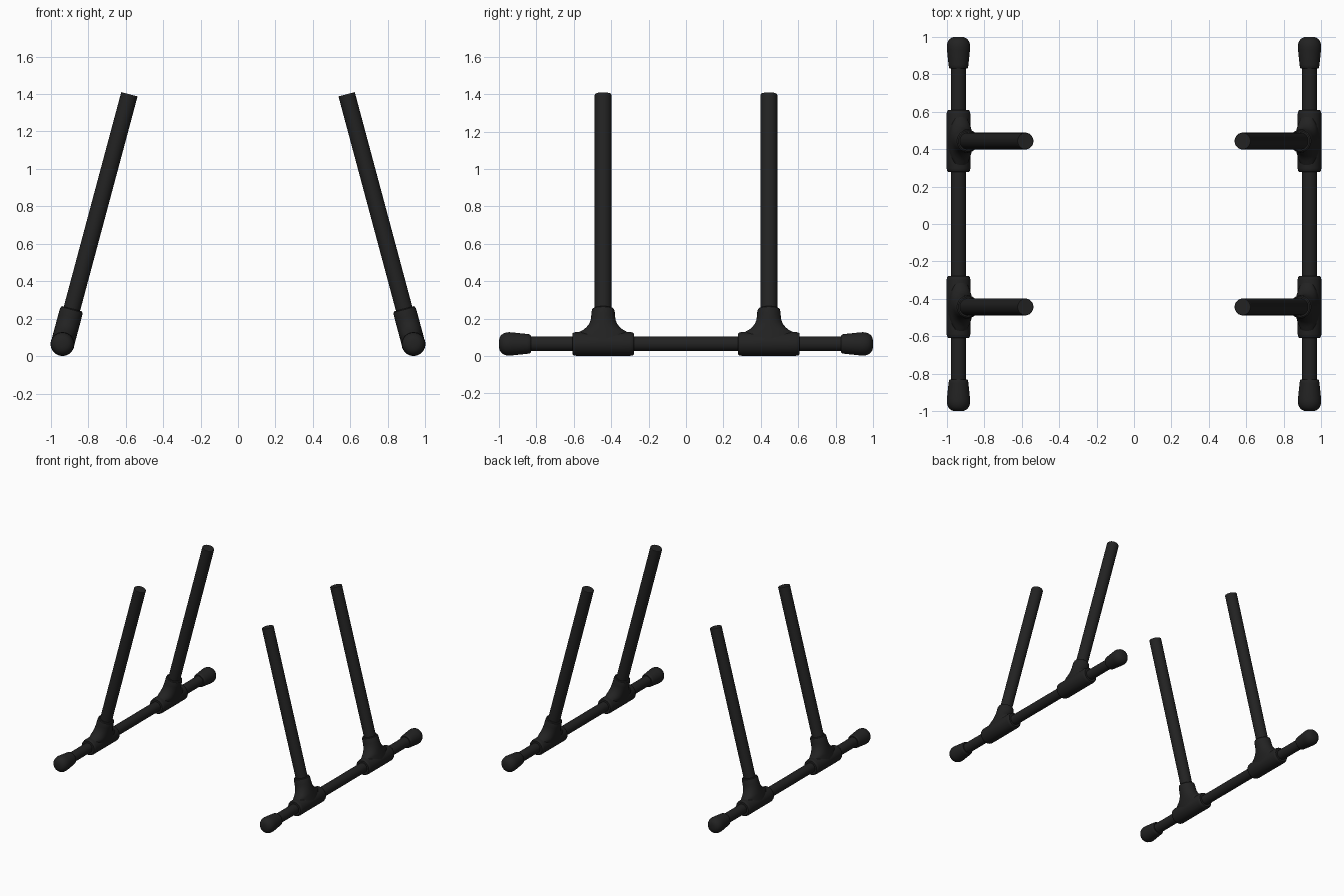
import bpy, bmesh
from math import radians, sin, cos, pi
from mathutils import Matrix

if "Cube" in bpy.data.objects:
    bpy.data.objects.remove(bpy.data.objects["Cube"])

mat = bpy.data.materials.new("black_plastic")
mat.diffuse_color = (0.016, 0.016, 0.016, 1)
mat.use_nodes = True
mat.node_tree.nodes["Principled BSDF"].inputs["Base Color"].default_value = mat.diffuse_color

RAIL_X, RAIL_Z, POST_Y, TILT = 0.9375, 0.0645, 0.443, 15


def loft(name, rings, matrix, sides=40):
    """Closed solid from elliptical rings (z, half width x, half width y)."""
    bm = bmesh.new()
    loops = []
    for ring in rings:
        z, rx, ry = ring if len(ring) == 3 else (ring[0], ring[1], ring[1])
        loops.append([bm.verts.new((rx * cos(2 * pi * i / sides),
                                    ry * sin(2 * pi * i / sides), z))
                      for i in range(sides)])
    for a, b in zip(loops, loops[1:]):
        for i in range(sides):
            j = (i + 1) % sides
            bm.faces.new((a[i], a[j], b[j], b[i]))
    bm.faces.new(loops[0][::-1])
    bm.faces.new(loops[-1])
    bm.transform(matrix)
    bmesh.ops.recalc_face_normals(bm, faces=bm.faces)
    mesh = bpy.data.meshes.new(name)
    bm.to_mesh(mesh)
    bm.free()
    obj = bpy.data.objects.new(name, mesh)
    bpy.context.collection.objects.link(obj)
    mesh.materials.append(mat)
    bpy.ops.object.select_all(action='DESELECT')
    obj.select_set(True)
    bpy.context.view_layer.objects.active = obj
    bpy.ops.object.shade_smooth_by_angle(angle=radians(32))
    return obj


# Cross-sections of the parts
cap = [(0.83, 0.046), (0.836, 0.051), (0.85, 0.053), (0.93, 0.0615), (0.946, 0.0625),
       (0.962, 0.061), (0.978, 0.055), (0.99, 0.045), (0.997, 0.032), (1.0, 0.015)]
sleeve = [(-0.165, 0.055), (-0.158, 0.061), (-0.145, 0.0635),
          (0.145, 0.0635), (0.158, 0.061), (0.165, 0.055)]
neck = [(0.0, 0.0625, 0.14), (0.055, 0.0625, 0.14), (0.066, 0.0625, 0.125),
        (0.075, 0.0625, 0.108), (0.09, 0.0625, 0.09), (0.108, 0.0625, 0.076),
        (0.13, 0.0625, 0.067), (0.15, 0.0625, 0.064), (0.178, 0.062, 0.062),
        (0.19, 0.059, 0.059), (0.195, 0.053, 0.053)]
post = [(0.05, 0.045), (1.378, 0.045), (1.381, 0.043)]

for side, sx in (("left", -1), ("right", 1)):
    # Floor rail
    along_y = Matrix.Rotation(radians(-90), 4, 'X')
    loft(f"rail_{side}", [(-0.9, 0.039), (0.9, 0.039)],
         Matrix.Translation((sx * RAIL_X, 0, RAIL_Z)) @ along_y)
    for end, sy in (("front", -1), ("back", 1)):
        # Rubber end foot
        outward = Matrix.Rotation(radians(-90 * sy), 4, 'X')
        loft(f"end_foot_{side}_{end}", cap,
             Matrix.Translation((sx * RAIL_X, 0, RAIL_Z)) @ outward)
        # Tee joint and leaning post
        base = Matrix.Translation((sx * RAIL_X, sy * POST_Y, RAIL_Z))
        lean = base @ Matrix.Rotation(radians(-sx * TILT), 4, 'Y')
        loft(f"tee_sleeve_{side}_{end}", sleeve, base @ along_y)
        loft(f"tee_neck_{side}_{end}", neck, lean)
        loft(f"post_{side}_{end}", post, lean)
